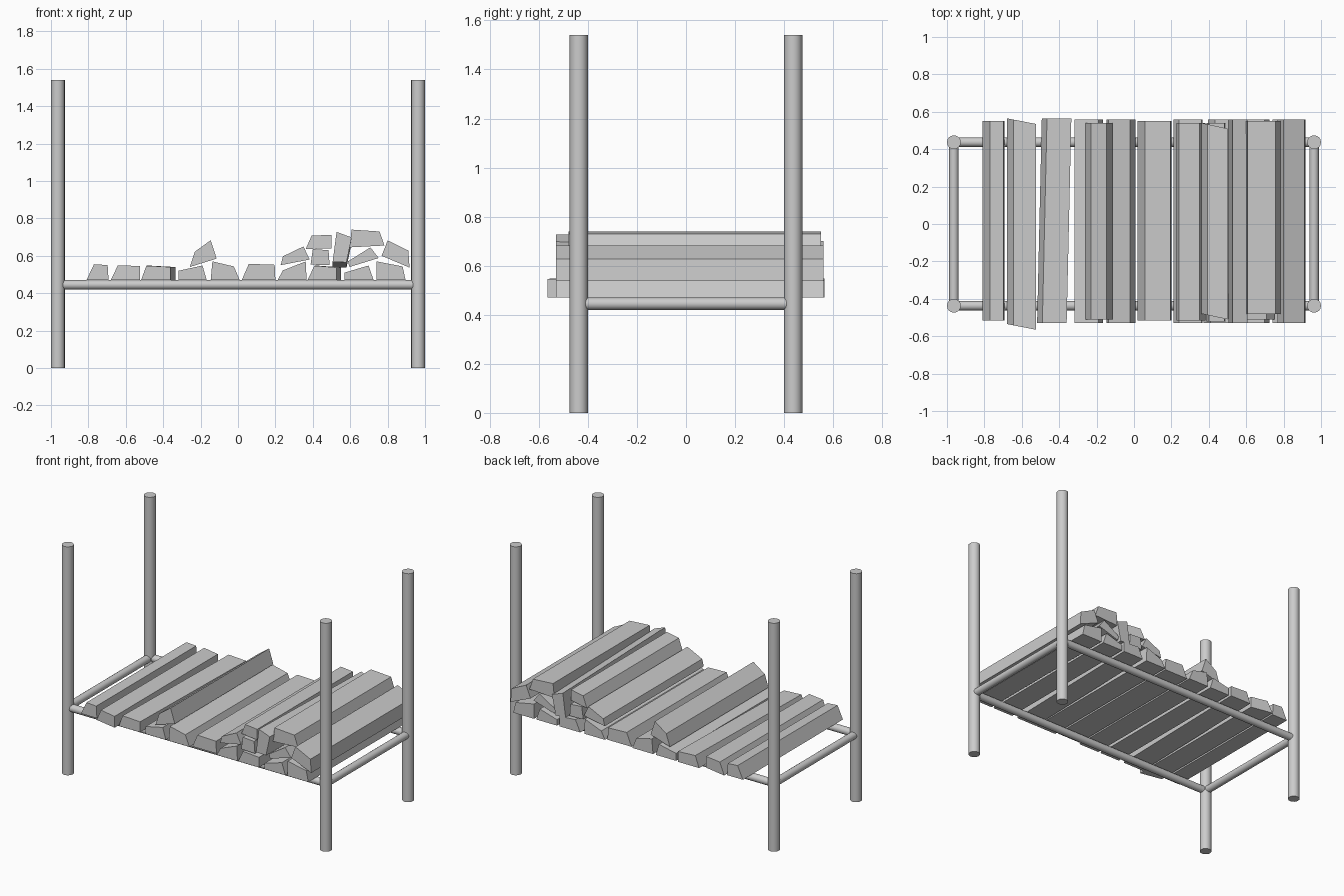
import bpy
from mathutils import Vector


def rod(name, a, b, r):
    a, b = Vector(a), Vector(b)
    bpy.ops.mesh.primitive_cylinder_add(vertices=16, radius=r, depth=(b - a).length,
                                        location=(a + b) / 2)
    o = bpy.context.object
    o.name = name
    o.rotation_euler = (b - a).to_track_quat('Z', 'Y').to_euler()
    bpy.ops.object.shade_smooth_by_angle(angle=0.7)


def log(i, prof, y0=-0.53, y1=0.56, dx=0.0, dz=0.0, skew=0.0):
    """Four-sided split log: front profile (x, z) run from y0 to y1.
    dx/dz shift the back end, skew slants both ends from left to right."""
    left = min(p[0] for p in prof)
    width = max(p[0] for p in prof) - left
    front = [(x, y0 + skew * (x - left) / width, z) for x, z in prof]
    back = [(x + dx, y1 + skew * (x - left) / width, z + dz) for x, z in prof]
    faces = [(0, 1, 2, 3), (7, 6, 5, 4)]
    faces += [(k, k + 4, (k + 1) % 4 + 4, (k + 1) % 4) for k in range(4)]
    me = bpy.data.meshes.new(f"log_{i}")
    me.from_pydata(front + back, [], faces)
    bpy.context.collection.objects.link(bpy.data.objects.new(f"log_{i}", me))


# rack frame: corner posts, long rails, end rails
PX, PY, RZ = 0.963, 0.437, 0.445
for sx in (-1, 1):
    for sy in (-1, 1):
        rod("corner_post", (sx * PX, sy * PY, 0), (sx * PX, sy * PY, 1.54), 0.037)
for sy in (-1, 1):
    rod("long_rail", (-PX, sy * PY, RZ), (PX, sy * PY, RZ), 0.025)
for sx in (-1, 1):
    rod("end_rail", (sx * PX, -PY, RZ), (sx * PX, PY, RZ), 0.025)

# bottom row: left x, right x, top-left (x, z), top-right (x, z), options
B = 0.47
bottom = [
    (-0.81, -0.692, (-0.77, 0.555), (-0.697, 0.55), dict(y0=-0.515, y1=0.55)),
    (-0.68, -0.525, (-0.643, 0.548), (-0.525, 0.546), dict(y0=-0.535, y1=0.565, skew=-0.03)),
    (-0.518, -0.36, (-0.49, 0.547), (-0.36, 0.54), dict(y1=0.565, dx=0.025)),
    (-0.318, -0.167, (-0.318, 0.52), (-0.19, 0.548), {}),
    (-0.146, 0.009, (-0.137, 0.57), (-0.022, 0.543), {}),
    (0.02, 0.2, (0.058, 0.557), (0.196, 0.552), dict(y0=-0.515, y1=0.55)),
    (0.212, 0.367, (0.24, 0.522), (0.362, 0.57), {}),
    (0.372, 0.527, (0.408, 0.547), (0.527, 0.538), dict(dx=0.025)),
    (0.57, 0.725, (0.57, 0.51), (0.698, 0.548), {}),
    (0.741, 0.896, (0.741, 0.57), (0.88, 0.543), {}),
]
for i, (xl, xr, tl, tr, opt) in enumerate(bottom):
    log(i, [(xl, B), (xr, B), tr, tl], **opt)

# loose logs piled on top
upper = [
    ([(-0.258, 0.54), (-0.114, 0.585), (-0.146, 0.683), (-0.231, 0.622)], dict(y0=-0.51, y1=0.54)),
    ([(0.228, 0.55), (0.383, 0.58), (0.35, 0.65), (0.24, 0.597)], dict(y0=-0.515, y1=0.54)),
    ([(0.388, 0.553), (0.49, 0.55), (0.484, 0.63), (0.4, 0.636)], dict(y0=-0.52, y1=0.54)),
    ([(0.362, 0.636), (0.5, 0.64), (0.5, 0.712), (0.394, 0.708)], dict(y0=-0.48, y1=0.54, skew=-0.03)),
    ([(0.506, 0.568), (0.58, 0.565), (0.608, 0.698), (0.527, 0.728)], dict(dz=-0.028)),
    ([(0.596, 0.54), (0.752, 0.588), (0.708, 0.645), (0.588, 0.57)], dict(y0=-0.51, y1=0.55)),
    ([(0.597, 0.645), (0.783, 0.655), (0.757, 0.73), (0.607, 0.74)], dict(y0=-0.48, y1=0.55)),
    ([(0.768, 0.6), (0.917, 0.537), (0.911, 0.628), (0.8, 0.682)], {}),
]
for i, (prof, opt) in enumerate(upper):
    log(len(bottom) + i, prof, **opt)
